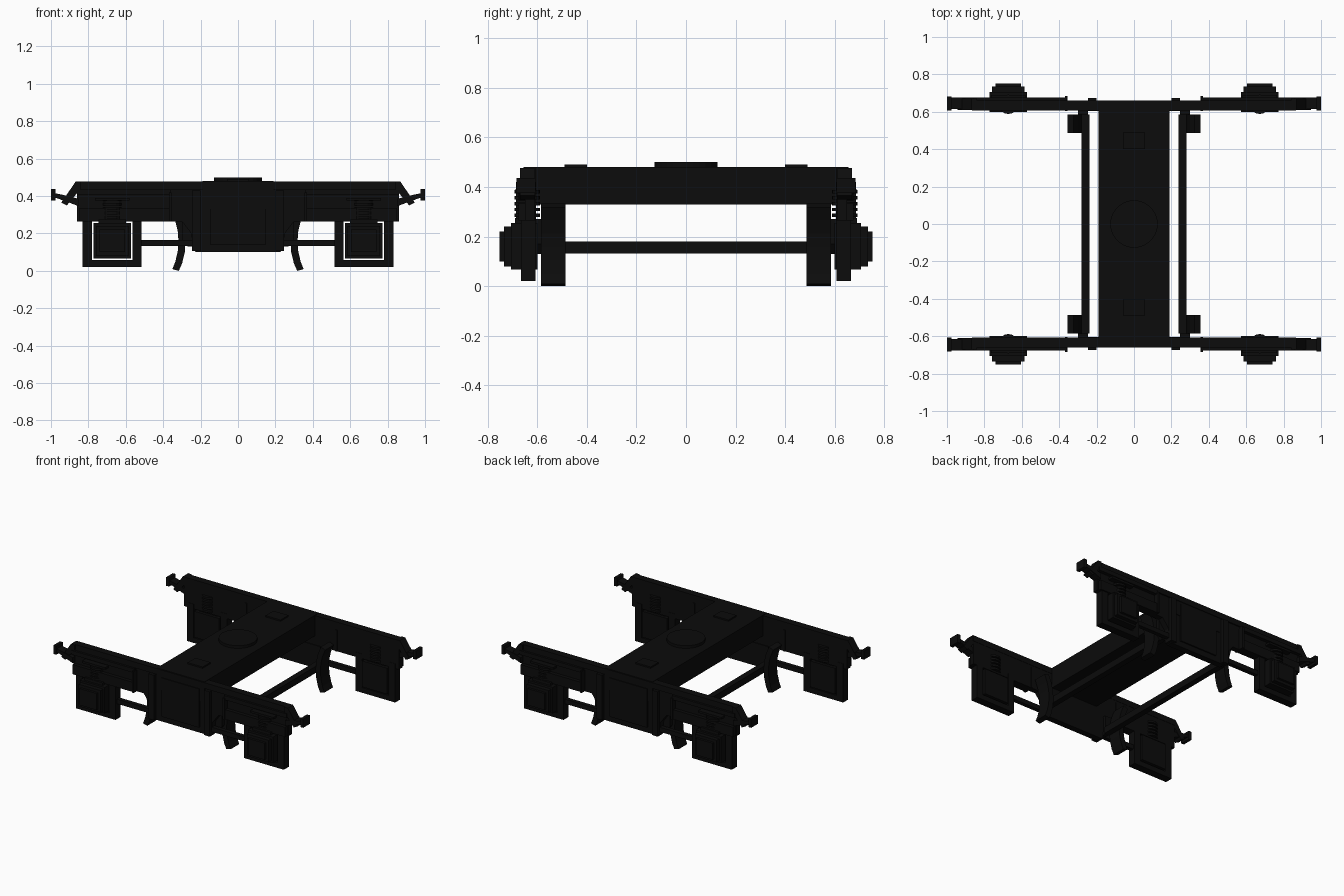
import bpy, bmesh, math
from mathutils import Vector

if "Cube" in bpy.data.objects:
    bpy.data.objects.remove(bpy.data.objects["Cube"])

black = bpy.data.materials.new("soot_black")
black.diffuse_color = (0.0035, 0.0035, 0.0035, 1)
black.use_nodes = True
black.node_tree.nodes["Principled BSDF"].inputs["Base Color"].default_value = black.diffuse_color


def finish(name, bm):
    bmesh.ops.recalc_face_normals(bm, faces=bm.faces)
    me = bpy.data.meshes.new(name)
    bm.to_mesh(me)
    bm.free()
    me.materials.append(black)
    ob = bpy.data.objects.new(name, me)
    bpy.context.collection.objects.link(ob)
    return ob


def prism(name, pts, y0, y1):
    """Extrude an (x, z) outline along y."""
    bm = bmesh.new()
    f = bm.faces.new([bm.verts.new((x, y0, z)) for x, z in pts])
    r = bmesh.ops.extrude_face_region(bm, geom=[f])
    vs = [v for v in r["geom"] if isinstance(v, bmesh.types.BMVert)]
    bmesh.ops.translate(bm, vec=(0, y1 - y0, 0), verts=vs)
    return finish(name, bm)


def box(name, x0, x1, y0, y1, z0, z1):
    return prism(name, [(x0, z0), (x1, z0), (x1, z1), (x0, z1)], y0, y1)


def cyl(name, c, r, h, axis="Z", n=20):
    bm = bmesh.new()
    bmesh.ops.create_cone(bm, cap_ends=True, segments=n, radius1=r, radius2=r, depth=h)
    d = {"X": Vector((1, 0, 0)), "Y": Vector((0, 1, 0)), "Z": Vector((0, 0, 1))}[axis]
    q = Vector((0, 0, 1)).rotation_difference(d)
    for v in bm.verts:
        v.co = q @ v.co + Vector(c)
    return finish(name, bm)


def mirror(ob, x=True, y=True):
    m = ob.modifiers.new("mirror", "MIRROR")
    m.use_axis = (x, y, False)


# Bolster across the middle with centre plate and side bearings
box("bolster", -0.19, 0.19, -0.655, 0.655, 0.33, 0.48)
cyl("centre_plate", (0, 0, 0.489), 0.127, 0.022, n=28)
mirror(box("side_bearing", -0.06, 0.06, 0.4, 0.49, 0.48, 0.49), x=False)

# Side frame: web, flanges and sloping end plate
mirror(box("side_frame_web", -0.86, 0.86, 0.61, 0.65, 0.265, 0.475), x=False)
mirror(box("frame_top_flange", -0.865, 0.865, 0.608, 0.66, 0.435, 0.477), x=False)
mirror(box("frame_middle_rail", 0.36, 0.86, 0.64, 0.675, 0.405, 0.435))
mirror(box("frame_lower_rail", 0.36, 0.85, 0.61, 0.675, 0.265, 0.335))
mirror(box("frame_rib", 0.355, 0.37, 0.605, 0.685, 0.265, 0.42))
mirror(prism("sloping_end_plate", [(0.84, 0.477), (0.868, 0.477), (0.945, 0.365),
                                  (0.915, 0.35), (0.84, 0.44)], 0.61, 0.67))

# End brackets with small head plates
mirror(prism("end_bracket", [(0.85, 0.345), (0.93, 0.375), (0.98, 0.392), (0.98, 0.415),
                            (0.93, 0.405), (0.85, 0.385)], 0.615, 0.675))
mirror(box("end_head", 0.977, 1.0, 0.607, 0.683, 0.375, 0.437))

# Central spring housing with raised panel and guides
mirror(prism("spring_housing", [(-0.24, 0.12), (-0.225, 0.1), (0.225, 0.1), (0.24, 0.12),
                               (0.25, 0.2), (0.3, 0.265), (-0.3, 0.265), (-0.25, 0.2)],
             0.605, 0.65), x=False)
mirror(box("housing_panel", -0.15, 0.15, 0.645, 0.66, 0.14, 0.42), x=False)
mirror(box("housing_guide", 0.2, 0.245, 0.61, 0.673, 0.105, 0.43))

# Pedestals around the axle boxes
for i, (x0, x1, z0, z1) in enumerate([(0.515, 0.565, 0.02, 0.3), (0.78, 0.832, 0.02, 0.3),
                                      (0.515, 0.832, 0.02, 0.057)]):
    mirror(box(("pedestal_inner", "pedestal_outer", "pedestal_tie")[i],
               x0, x1, 0.608, 0.665, z0, z1))

# Axle boxes, stepped covers and springs above
mirror(box("axle_box", 0.573, 0.772, 0.6, 0.705, 0.067, 0.255))
mirror(box("axle_box_cover", 0.585, 0.76, 0.7, 0.735, 0.08, 0.24))
mirror(box("axle_box_cap", 0.605, 0.74, 0.73, 0.752, 0.1, 0.22))
mirror(box("axle_box_saddle", 0.6, 0.745, 0.62, 0.69, 0.25, 0.275))
for k in range(5):
    mirror(cyl("axle_spring_coil", (0.672, 0.64, 0.285 + k * 0.024), 0.052, 0.014, n=16))
mirror(box("spring_cap", 0.58, 0.765, 0.61, 0.69, 0.375, 0.39))

# Tie rods from housing to pedestal
mirror(box("tie_rod", 0.24, 0.52, 0.62, 0.65, 0.132, 0.165))

# Brake beams, hangers and curved shoes
mirror(box("brake_beam", 0.237, 0.28, -0.585, 0.585, 0.132, 0.18), y=False)
mirror(prism("brake_hanger", [(0.245, 0.27), (0.3, 0.27), (0.3, 0.17), (0.27, 0.13),
                             (0.245, 0.13)], 0.585, 0.61))
arc = [math.radians(180 + a) for a in (-27, -18, -9, 0, 9, 18, 25)]
shoe = [(0.67 + 0.352 * math.cos(a), 0.158 - 0.352 * math.sin(a) * -1) for a in arc]
shoe += [(0.67 + 0.39 * math.cos(a), 0.158 + 0.385 * math.sin(a)) for a in reversed(arc)]
shoe = [(x, max(z, 0.0)) for x, z in shoe]
mirror(prism("brake_shoe", shoe, 0.487, 0.585))
mirror(box("shoe_bracket", 0.265, 0.3, 0.5, 0.57, 0.135, 0.178))
